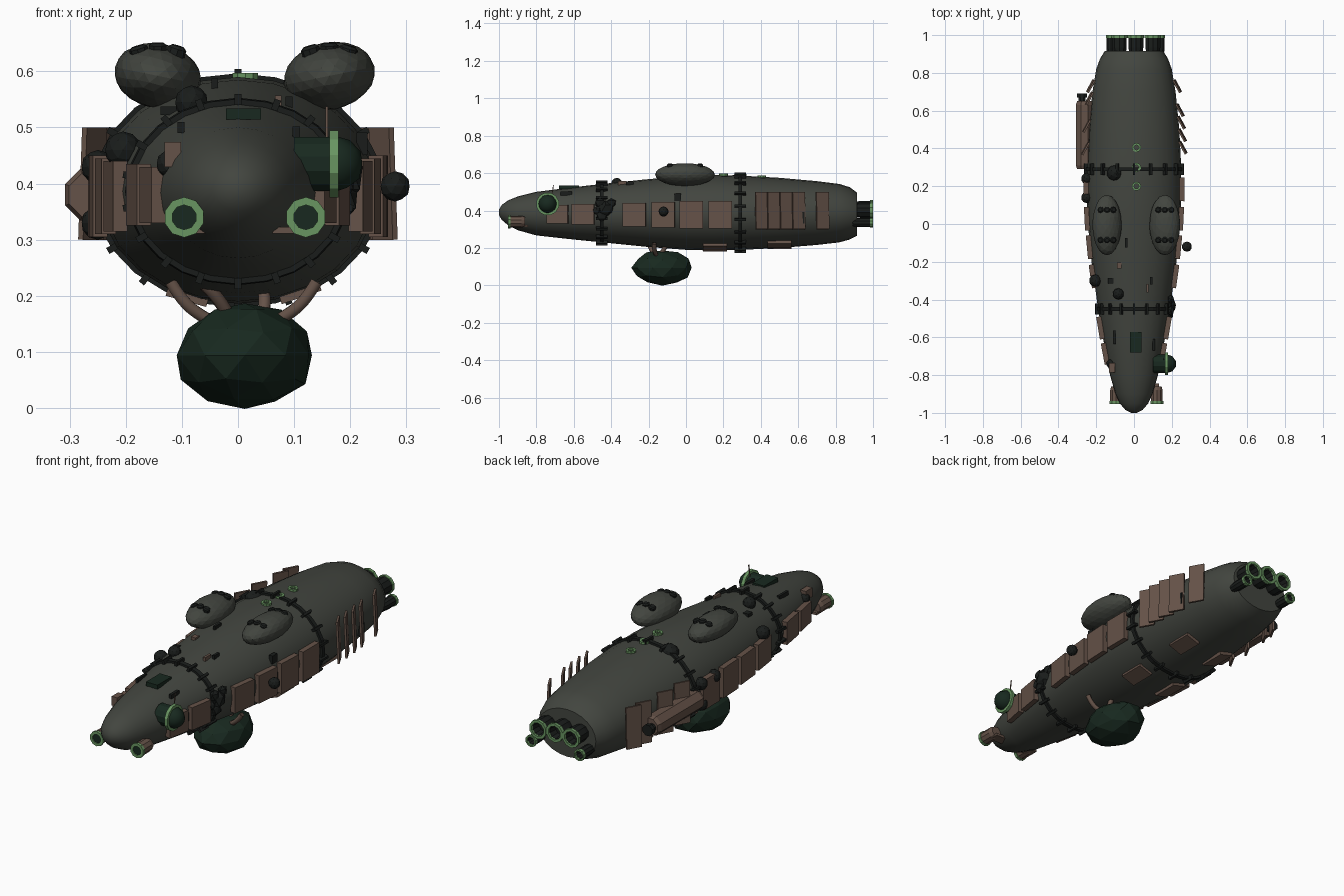
import bpy, bmesh, math, random
from mathutils import Vector, Matrix

if "Cube" in bpy.data.objects:
    bpy.data.objects.remove(bpy.data.objects["Cube"])

random.seed(4)

def material(name, r, g, b):
    m = bpy.data.materials.new(name)
    m.diffuse_color = (r, g, b, 1)
    m.use_nodes = True
    m.node_tree.nodes["Principled BSDF"].inputs["Base Color"].default_value = m.diffuse_color
    return m

HULL = material("hull_grey", .055, .06, .05)
BROWN = material("rust_brown", .13, .085, .065)
GREEN = material("light_green", .14, .30, .12)
DKGREEN = material("dark_green", .009, .022, .014)
BLACK = material("black_metal", .01, .012, .011)

def finish(name, bm, mat, smooth=None):
    bmesh.ops.recalc_face_normals(bm, faces=bm.faces)
    me = bpy.data.meshes.new(name)
    bm.to_mesh(me)
    bm.free()
    me.materials.append(mat)
    ob = bpy.data.objects.new(name, me)
    bpy.context.collection.objects.link(ob)
    if smooth:
        bpy.ops.object.select_all(action='DESELECT')
        ob.select_set(True)
        bpy.context.view_layer.objects.active = ob
        bpy.ops.object.shade_smooth_by_angle(angle=math.radians(smooth))
    return ob

def box(name, loc, size, mat, rot=None):
    bm = bmesh.new()
    m = Matrix.Translation(loc) @ (rot or Matrix()).to_4x4() @ Matrix.Diagonal((*size, 1))
    bmesh.ops.create_cube(bm, size=1, matrix=m)
    return finish(name, bm, mat)

def ball(name, loc, radii, mat, subdiv=2, jitter=0, tilt=0, smooth=None):
    bm = bmesh.new()
    bmesh.ops.create_icosphere(bm, subdivisions=subdiv, radius=1)
    for v in bm.verts:
        v.co *= 1 + random.uniform(-jitter, jitter)
    bm.transform(Matrix.Translation(loc) @ Matrix.Rotation(tilt, 4, 'Y') @ Matrix.Diagonal((*radii, 1)))
    return finish(name, bm, mat, smooth)

def lathe(name, profile, loc, axis, mat, n=10, closed=False, smooth=None):
    """Spin (radius, height) points around an axis; closed makes a ring."""
    bm = bmesh.new()
    q = Vector(axis).to_track_quat('Z', 'Y')
    rows = [[bm.verts.new(Vector(loc) + q @ Vector((r * math.cos(a), r * math.sin(a), h)))
             for a in (2 * math.pi * (i + .5) / n for i in range(n))] for r, h in profile]
    pairs = list(zip(rows, rows[1:])) + ([(rows[-1], rows[0])] if closed else [])
    for a, b in pairs:
        for i in range(n):
            bm.faces.new((a[i], a[(i + 1) % n], b[(i + 1) % n], b[i]))
    if not closed:
        bm.faces.new(rows[0])
        bm.faces.new(rows[-1])
    return finish(name, bm, mat, smooth)

def ring(name, loc, axis, ro, ri, depth, n=10):
    return lathe(name, [(ro, 0), (ro, depth), (ri, depth), (ri, 0)], loc, axis, GREEN, n, True)

# hull stations: y, half width, top z, bottom z
ST = [(-1, .015, .405, .375), (-.985, .045, .43, .35), (-.95, .075, .455, .32), (-.9, .098, .475, .295),
      (-.8, .127, .50, .267), (-.6, .165, .525, .245), (-.45, .19, .542, .23), (-.2, .225, .568, .205),
      (0, .244, .585, .19), (.15, .25, .59, .186), (.3, .25, .586, .19), (.5, .24, .575, .2),
      (.7, .22, .557, .216), (.82, .20, .542, .23), (.875, .18, .525, .245), (.915, .155, .495, .265)]

def section(y):
    for a, b in zip(ST, ST[1:]):
        if y <= b[0]:
            t = (y - a[0]) / (b[0] - a[0])
            return [p + (q - p) * t for p, q in zip(a, b)][1:]
    return ST[-1][1:]

def surf(y, ang, off=0):
    """Point on the hull; ang 0 = +x, 90 = top."""
    w, t, b = section(y)
    a = math.radians(ang)
    return Vector(((w + off) * math.cos(a), y, (t + b) / 2 + ((t - b) / 2 + off) * math.sin(a)))

def loft(name, sections, mat, n=24, closed=False, smooth=None):
    bm = bmesh.new()
    rows = [[bm.verts.new(surf(y, 360 * i / n, off)) for i in range(n)] for y, off in sections]
    for a, b in list(zip(rows, rows[1:])) + ([(rows[-1], rows[0])] if closed else []):
        for i in range(n):
            bm.faces.new((a[i], a[(i + 1) % n], b[(i + 1) % n], b[i]))
    if not closed:
        bm.faces.new(rows[0])
        bm.faces.new(rows[-1])
    return finish(name, bm, mat, smooth)

loft("hull", [(s[0], 0) for s in ST], HULL, smooth=40)

# clamped bands around the hull
for y in (-.45, .29):
    loft("hull_band", [(y - .01, -.01), (y - .01, .01), (y + .01, .01), (y + .01, -.01)], BLACK, closed=True)
    for i in range(18):
        a = i * 20 + 10
        box("band_clamp", surf(y, a, .008), (.02, .06, .012), BLACK, Matrix.Rotation(-math.radians(a), 3, 'Y'))

# side armour plates, both sides: y centre, width, bottom z, top z
PLATES = [(-.687, .115, .33, .43), (-.55, .12, .325, .435), (-.277, .125, .315, .44),
          (-.122, .125, .31, .445), (.028, .125, .305, .45), (.183, .125, .305, .45)]
for s in (-1, 1):
    for y, w, z0, z1 in PLATES:
        x = section(y)[0] + .004
        slope = math.atan2(section(y + .05)[0] - section(y - .05)[0], .1)
        box("side_plate", (s * x, y, (z0 + z1) / 2), (.026, w, z1 - z0), BROWN, Matrix.Rotation(-s * slope, 3, 'Z'))

# flared cooling fins
for s, ys in ((1, (.405, .47, .537, .603, .73)), (-1, (.40, .52, .665, .73))):
    for y in ys:
        box("cooling_fin", (s * (section(y)[0] + .014), y, .40), (.01, .075, .2), BROWN,
            Matrix.Rotation(s * .5, 3, 'Z') @ Matrix.Rotation(-s * .04, 3, 'Y'))

# long canister on the left side
lathe("side_canister", [(.042, 0), (.05, .02), (.05, .34), (.042, .36)], (-.262, .29, .38), (0, 1, 0), BROWN, 8)
lathe("canister_nozzle", [(.02, 0), (.02, .02), (.028, .02), (.028, .04)], (-.275, .65, .38), (0, 1, 0), BLACK, 8)

# upper pods with dark vents
for x, rx, rz, tilt in ((-.143, .078, .058, -.2), (.163, .082, .06, .2)):
    ball("upper_pod", (x, -.005, .592), (rx, .16, rz), HULL, 3, .008, -tilt)
    for y in (-.085, .075):
        for k in (-1, 0, 1):
            lathe("pod_vent", [(.017, -.02), (.017, .006), (.011, .011)],
                  (x + k * .033, y, .64 - abs(k) * .005), (k * .3, y, 1), BLACK, 8)

# belly bulb and its curved struts
ball("belly_bulb", (.012, -.127, .094), (.123, .163, .094), DKGREEN, 2, .04)
for pts in ([(-.12, -.17, .225), (-.10, -.17, .19), (-.06, -.16, .16), (-.02, -.15, .14)],
            [(.14, -.17, .225), (.12, -.17, .19), (.08, -.16, .16), (.04, -.15, .14)],
            [(-.06, -.2, .22), (-.03, -.19, .195), (-.01, -.16, .15)],
            [(.04, -.1, .22), (.055, -.12, .195), (.04, -.14, .15)]):
    cu = bpy.data.curves.new("belly_strut", 'CURVE')
    cu.dimensions = '3D'
    cu.bevel_depth, cu.bevel_resolution, cu.resolution_u = .012, 1, 4
    sp = cu.splines.new('NURBS')
    sp.points.add(len(pts) - 1)
    for p, c in zip(sp.points, pts):
        p.co = (*c, 1)
    sp.use_endpoint_u, sp.order_u = True, 3
    cu.materials.append(BROWN)
    bpy.context.collection.objects.link(bpy.data.objects.new("belly_strut", cu))

# nose lamps
for x in (-.096, .121):
    lathe("nose_lamp", [(.026, 0), (.032, .02), (.032, .085)], (x, -.86, .34), (0, -1, 0), BROWN, 10)
    ring("nose_lamp_rim", (x, -.938, .34), (0, -1, 0), .036, .022, .014)
    lathe("nose_lamp_lens", [(.024, 0), (.024, .004)], (x, -.943, .34), (0, -1, 0), DKGREEN, 10)
    box("nose_lamp_bracket", (x * .8, -.87, .317), (.07, .05, .012), BROWN)

# round side window with antenna
ring("side_window_rim", (.163, -.74, .435), (1, 0, 0), .062, .046, .016, 12)
lathe("side_window_base", [(.05, 0), (.05, .07)], (.10, -.74, .435), (1, 0, 0), DKGREEN, 12)
ball("side_window_dome", (.172, -.74, .435), (.052, .05, .05), DKGREEN, 2, smooth=30)
box("antenna", (.158, -.715, .495), (.004, .004, .085), BROWN, Matrix.Rotation(-.15, 3, 'X'))

# rear thrusters
for x, z, r in ((-.078, .407, .046), (.01, .41, .046), (.1, .402, .046), (-.122, .336, .028), (.138, .336, .028)):
    lathe("thruster", [(r * .75, 0), (r * .9, .045), (r * .9, .10), (r * .7, .10), (r * .6, .06)],
          (x, .89, z), (0, 1, 0), BLACK, 10)
    ring("thruster_rim", (x, .985, z), (0, 1, 0), r, r * .72, .015)

# spine rings and top hatch
for y in (.2, .3, .405):
    ring("spine_ring", (.013, y, section(y)[1] - .005), (0, 0, 1), .024, .013, .013)
box("top_hatch", (.01, -.625, .524), (.062, .108, .02), DKGREEN)

# belly plates
for x in (-.09, .11):
    for y in (.155, .5):
        a = -math.degrees(math.acos(x / section(y)[0]))
        box("belly_plate", surf(y, a, .002), (.075, .13, .016), BROWN, Matrix.Rotation(-x * 3, 3, 'Y'))

# round blisters
for x, y, z, r in ((-.1, .27, .55, .045), (-.083, -.37, .545, .03), (-.205, -.3, .46, .033), (.28, -.12, .395, .027),
                   (-.25, .14, .43, .03), (-.25, .24, .33, .03), (-.25, .24, .43, .03), (-.12, -.74, .435, .026)):
    ball("blister", (x, y, z), (r, r, r), BLACK, 2)

# clamp machinery on the right side of the front band
for y, z, r in ((-.43, .41, .045), (-.46, .44, .028), (-.40, .44, .028), (-.45, .37, .03), (-.48, .40, .022)):
    ball("band_motor", (.195, y, z), (r * .65, r, r), BLACK, 1, .08)

# small boxes scattered on the skin: y, angle, size, material
for y, a, size, m in ((-.76, 147, (.03, .05, .045), BROWN), (-.045, 25, (.02, .035, .04), BLACK),
                      (.62, -8, (.02, .025, .06), BLACK), (-.1, 100, (.012, .05, .02), BLACK),
                      (-.22, 110, (.025, .03, .014), BROWN), (-.3, 125, (.03, .03, .015), BLACK),
                      (-.6, 127, (.012, .07, .02), BLACK), (-.34, 70, (.012, .045, .02), BROWN),
                      (-.64, 50, (.014, .06, .02), BLACK), (-.3, 65, (.012, .04, .02), BLACK)):
    box("skin_box", surf(y, a, .004), size, m)
